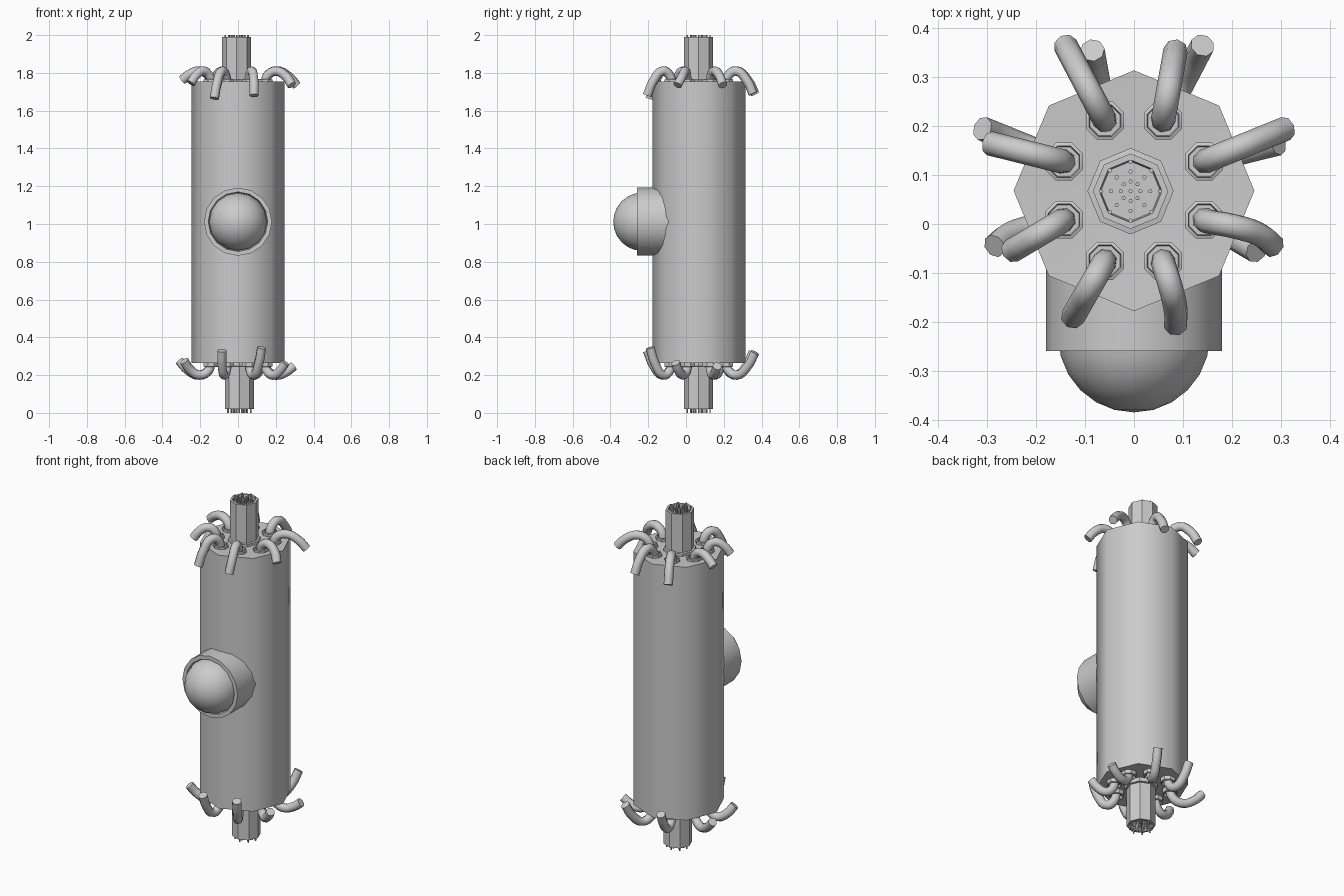
import bpy, bmesh, math
from mathutils import Matrix, Vector

if "Cube" in bpy.data.objects:
    bpy.data.objects.remove(bpy.data.objects["Cube"])

CY = 0.068          # body axis offset in y
FLIP = (Matrix.Translation((0, 0, 1.005)) @ Matrix.Rotation(math.pi, 4, 'Y')
        @ Matrix.Translation((0, 0, -1.005)))


def smooth(obj, angle):
    bpy.ops.object.select_all(action='DESELECT')
    obj.select_set(True)
    bpy.context.view_layer.objects.active = obj
    bpy.ops.object.shade_smooth_by_angle(angle=math.radians(angle))


def lathe(name, profile, sides, matrix, angle=50):
    """Revolve (radius, height) points round local z; radius 0 closes the end."""
    bm = bmesh.new()
    rings = []
    for r, z in profile:
        if r == 0:
            rings.append([bm.verts.new((0, 0, z))])
        else:
            rings.append([bm.verts.new((r * math.cos(2 * math.pi * i / sides),
                                        r * math.sin(2 * math.pi * i / sides), z))
                          for i in range(sides)])
    for a, b in zip(rings, rings[1:]):
        for i in range(sides):
            j = (i + 1) % sides
            if len(a) == 1:
                bm.faces.new((a[0], b[j], b[i]))
            elif len(b) == 1:
                bm.faces.new((a[i], a[j], b[0]))
            else:
                bm.faces.new((a[i], a[j], b[j], b[i]))
    bmesh.ops.transform(bm, matrix=matrix, verts=bm.verts)
    bmesh.ops.recalc_face_normals(bm, faces=bm.faces)
    mesh = bpy.data.meshes.new(name)
    bm.to_mesh(mesh)
    bm.free()
    obj = bpy.data.objects.new(name, mesh)
    bpy.context.collection.objects.link(obj)
    smooth(obj, angle)
    return obj


def hose(name, base, tip, tip_z, bend, matrix):
    """Arched tube rising out of a socket and drooping outwards."""
    b, t = Vector((*base, 0)), Vector((*tip, 0))
    side = Vector((b.y - t.y, t.x - b.x, 0)).normalized() * bend
    steps = [(0, 1.745, 0), (0.08, 1.785, 0), (0.38, 1.81, 0.7),
             (0.76, tip_z + 0.6 * (1.81 - tip_z), 1), (1, tip_z, 0)]
    curve = bpy.data.curves.new(name, 'CURVE')
    curve.dimensions = '3D'
    curve.bevel_depth = 0.025
    curve.bevel_resolution = 2
    curve.use_fill_caps = True
    spline = curve.splines.new('BEZIER')
    spline.resolution_u = 4
    spline.bezier_points.add(len(steps) - 1)
    for p, (f, z, s) in zip(spline.bezier_points, steps):
        p.co = matrix @ (b.lerp(t, f) + side * s + Vector((0, 0, z)))
        p.handle_left_type = p.handle_right_type = 'AUTO'
    obj = bpy.data.objects.new(name, curve)
    bpy.context.collection.objects.link(obj)
    bpy.ops.object.select_all(action='DESELECT')
    obj.select_set(True)
    bpy.context.view_layer.objects.active = obj
    bpy.ops.object.convert(target='MESH')
    smooth(bpy.context.object, 60)


# Octagonal body with shallow dished ends
lathe("body", [(0, 0.272), (0.09, 0.272), (0.246, 0.265),
               (0.246, 1.755), (0.09, 1.748), (0, 1.748)],
      8, Matrix.Translation((0, CY, 0)))

# Hose tips anticlockwise from the right: x, y, height, sideways bend
TIPS = [(0.31, 0.195, 1.735, 0), (0.085, 0.355, 1.69, 0.0),
        (-0.14, 0.365, 1.69, 0), (-0.295, 0.165, 1.762, 0),
        (-0.25, -0.055, 1.745, 0), (-0.125, -0.19, 1.665, 0),
        (0.085, -0.205, 1.68, 0.006), (0.285, -0.045, 1.735, 0.012)]

# Both ends: pipe, pins, sockets and hoses
for end, flip in (("top", Matrix.Identity(4)), ("bottom", FLIP)):
    axis = flip @ Matrix.Translation((-0.007, CY - 0.001, 0))
    lathe(end + "_pipe", [(0.088, 1.74), (0.088, 1.763), (0.077, 1.765),
                          (0.077, 1.99), (0.064, 1.99), (0.061, 1.965), (0, 1.965)],
          8, axis, 40)
    pin_end = 2.0 if end == "top" else 2.01
    spots = [(0, 0)]
    for ring, r in enumerate((0.02, 0.04, 0.06)):
        for k in range(8):
            a = k * math.pi / 4
            spots.append((r * math.cos(a), r * math.sin(a)))
    for n, (x, y) in enumerate(spots):
        lathe(f"{end}_pin_{n}", [(0.0045, 1.96), (0.0045, pin_end), (0, pin_end)],
              6, axis @ Matrix.Translation((x, y, 0)))
    for k, (tx, ty, tz, bend) in enumerate(TIPS):
        a = math.radians(22.5 + 45 * k)
        base = (0.155 * math.cos(a), CY + 0.155 * math.sin(a))
        lathe(f"{end}_socket_{k}", [(0.042, 1.74), (0.042, 1.764), (0.035, 1.767),
                                    (0.033, 1.752), (0, 1.752)],
              8, flip @ Matrix.Translation((*base, 0))
              @ Matrix.Rotation(a, 4, 'Z'), 40)
        hose(f"{end}_hose_{k}", base, (tx, ty), tz, bend, flip)

# Lens housing and dome on the front, lathed along -y
forward = Matrix.Translation((0, 0, 1.012)) @ Matrix.Rotation(math.pi / 2, 4, 'X')
lathe("lens_housing", [(0, 0.05), (0.18, 0.05), (0.18, 0.26), (0.158, 0.26),
                       (0.152, 0.24), (0, 0.24)], 16, forward, 40)
dome = [(0.155 * math.cos(math.radians(d)), 0.23 + 0.155 * math.sin(math.radians(d)))
        for d in range(0, 90, 15)]
lathe("lens_dome", dome + [(0, 0.385)], 16, forward)
